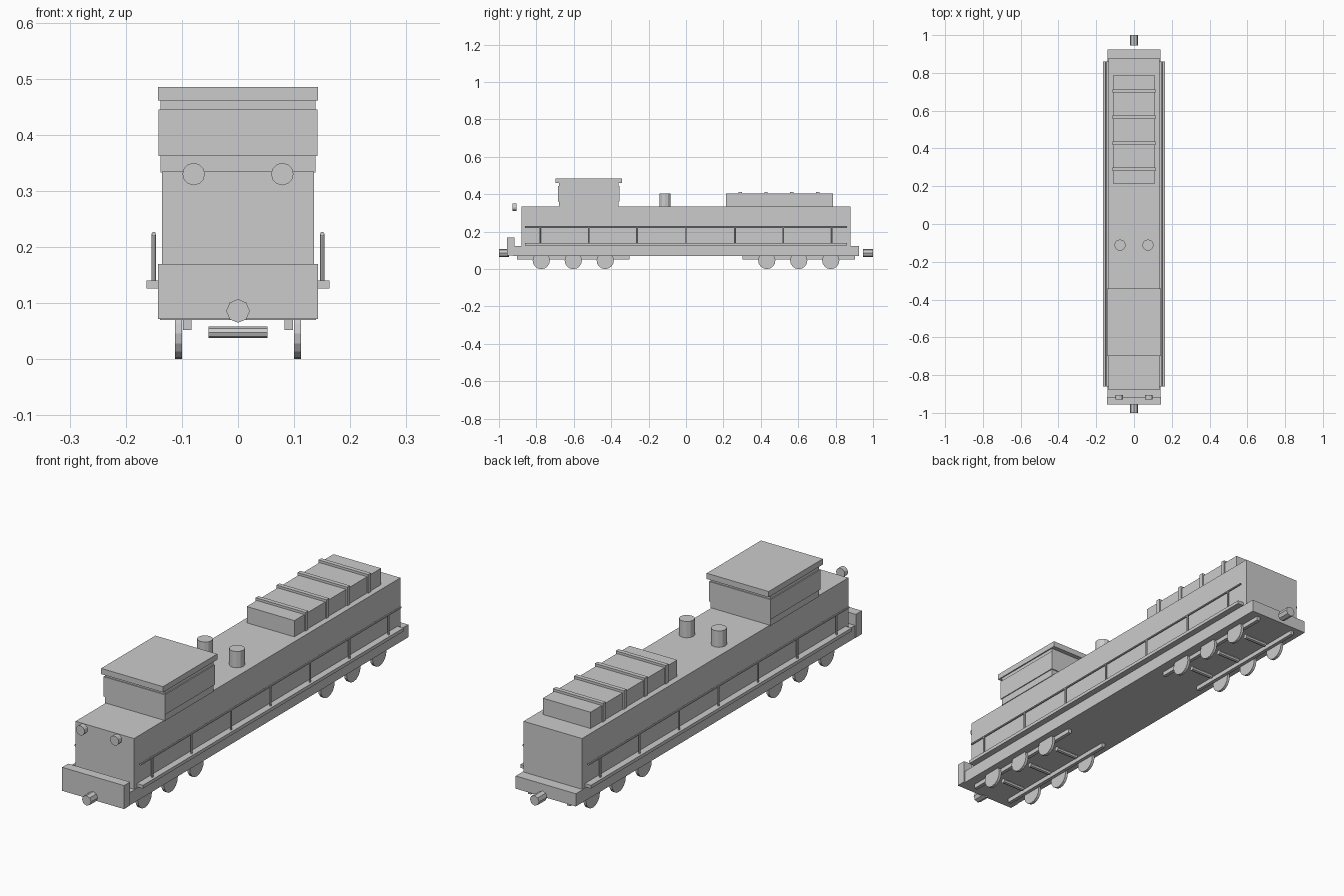
import bpy
from math import pi

if "Cube" in bpy.data.objects:
    bpy.data.objects.remove(bpy.data.objects["Cube"])


def box(name, x, y, z):
    """Box from (min, max) pairs on each axis."""
    bpy.ops.mesh.primitive_cube_add(size=1, location=[(a + b) / 2 for a, b in (x, y, z)])
    ob = bpy.context.object
    ob.name = name
    ob.scale = [b - a for a, b in (x, y, z)]
    bpy.ops.object.transform_apply(location=False, rotation=False, scale=True)
    return ob


def rod(name, loc, r, length, axis, sides):
    """Flat-faced cylinder along the chosen axis."""
    rot = {'x': (0, pi / 2, 0), 'y': (pi / 2, 0, 0), 'z': (0, 0, 0)}[axis]
    bpy.ops.mesh.primitive_cylinder_add(vertices=sides, radius=r, depth=length,
                                        location=loc, rotation=rot)
    bpy.context.object.name = name
    return bpy.context.object


def sym(w):
    return (-w, w)


# Chassis, front plate and hood
box("chassis", sym(0.139), (-0.925, 0.925), (0.07, 0.123))
box("front_plate", sym(0.143), (-0.956, -0.916), (0.072, 0.17))
box("hood", sym(0.135), sym(0.879), (0.12, 0.335))

# Cab: wall, window band and roof
CAB = -0.52
box("cab_wall", sym(0.138), (CAB - 0.16, CAB + 0.16), (0.333, 0.462))
box("cab_band", sym(0.142), (CAB - 0.164, CAB + 0.164), (0.362, 0.445))
box("cab_roof", sym(0.143), (CAB - 0.179, CAB + 0.179), (0.461, 0.485))

# Radiator housing with ribs
box("radiator", sym(0.11), (0.215, 0.787), (0.333, 0.403))
for i in range(4):
    y = 0.29 + i * 0.138
    box("radiator_rib", sym(0.115), (y - 0.009, y + 0.009), (0.333, 0.413))

# Couplers
for s in (-1, 1):
    rod("coupler", (0, s * 0.973, 0.086), 0.021, 0.054, 'y', 8)

for s in (-1, 1):
    # Exhaust stacks and headlights
    rod("exhaust_stack", (s * 0.074, -0.112, 0.368), 0.03, 0.07, 'z', 12)
    rod("headlight", (s * 0.079, -0.917, 0.33), 0.02, 0.022, 'y', 12)

    # Walkway and handrail
    box("walkway", sorted((s * 0.134, s * 0.163)), sym(0.86), (0.126, 0.14))
    rod("handrail", (s * 0.15, 0, 0.223), 0.004, 1.72, 'y', 8)
    for i in range(-3, 4):
        rod("rail_post", (s * 0.15, i * 0.26, 0.181), 0.004, 0.084, 'z', 8)

# Bogies: side beams, wheels and axles
for c in (-0.603, 0.603):
    for s in (-1, 1):
        box("bogie_beam", sorted((s * 0.083, s * 0.098)), (c - 0.301, c + 0.301), (0.052, 0.073))
    for d in (-0.171, 0, 0.171):
        rod("axle", (0, c + d, 0.048), 0.01, 0.106, 'x', 8)
        for s in (-1, 1):
            rod("wheel", (s * 0.106, c + d, 0.046), 0.046, 0.012, 'x', 16)
